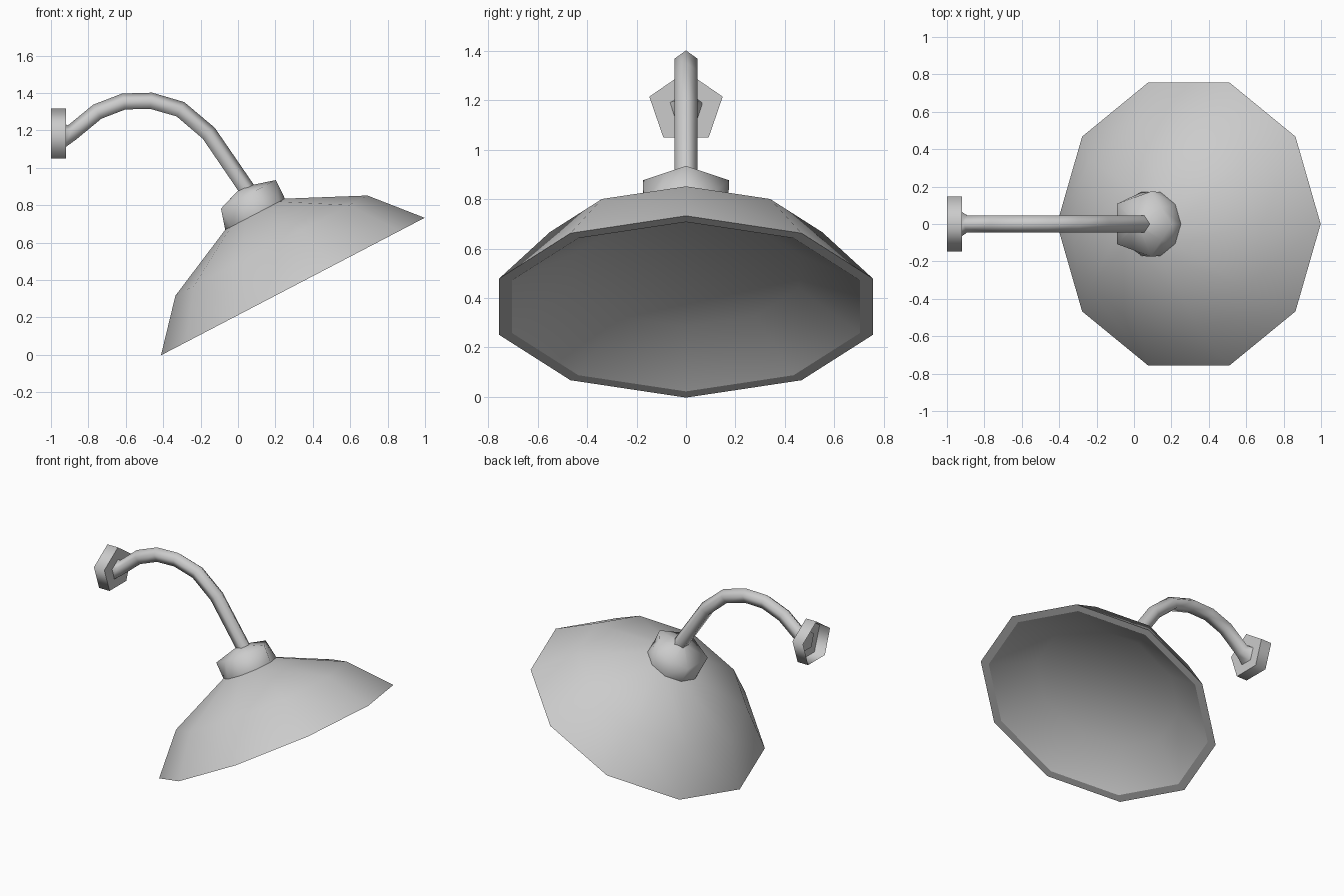
import bpy, bmesh
from math import sin, cos, pi, radians, atan2
from mathutils import Vector

if "Cube" in bpy.data.objects:
    bpy.data.objects.remove(bpy.data.objects["Cube"])

Y = Vector((0, 1, 0))
UP = Vector((0, 0, 1))
TILT = atan2(0.73, 1.40)
RIM = Vector((0.293, 0, 0.365))
U = Vector((cos(TILT), 0, sin(TILT)))      # along the tilted rim
AXIS = Vector((-sin(TILT), 0, cos(TILT)))  # up the lamp axis


def loft(name, rings, sides, smooth, start_cap=True, end_cap=True, flip=False):
    """Skin rings of (centre, in-plane direction, radius, odd-vertex radius factor)."""
    bm = bmesh.new()
    loops = []
    for c, n, r, odd in rings:
        loop = []
        for i in range(sides):
            a = 2 * pi * i / sides
            k = r * (odd if i % 2 else 1)
            loop.append(bm.verts.new(c + k * (cos(a) * n + sin(a) * Y)))
        loops.append(loop)
    for a, b in zip(loops, loops[1:]):
        for i in range(sides):
            j = (i + 1) % sides
            bm.faces.new((a[i], a[j], b[j], b[i]))
    if start_cap:
        bm.faces.new(loops[0])
    if end_cap:
        bm.faces.new(loops[-1])
    bmesh.ops.recalc_face_normals(bm, faces=bm.faces)
    if flip:
        bmesh.ops.reverse_faces(bm, faces=bm.faces)
    me = bpy.data.meshes.new(name)
    bm.to_mesh(me)
    bm.free()
    ob = bpy.data.objects.new(name, me)
    bpy.context.collection.objects.link(ob)
    bpy.ops.object.select_all(action='DESELECT')
    ob.select_set(True)
    bpy.context.view_layer.objects.active = ob
    bpy.ops.object.shade_smooth_by_angle(angle=radians(smooth))
    return ob


def tilted(profile):
    return [(RIM + AXIS * h, U, r, odd) for r, h, odd in profile]


# Shade: outer skin with flat rim, and shallow inner dish
loft("shade", tilted([(0.17, 0.441, 1), (0.579, 0.247, 1), (0.795, 0, 1),
                      (0.741, 0, 1)]), 10, 50, end_cap=False)
loft("shade_inside", tilted([(0.741, 0, 1), (0.48, 0.16, 1)]), 10, 50,
     start_cap=False, flip=True)

# Collar: round base turning into a five-sided top with a shallow point
loft("collar", tilted([(0.178, 0.425, 1), (0.180, 0.437, 1),
                       (0.183, 0.547, 0.809), (0.005, 0.597, 1)]), 10, 80)

# Curved arm, flared where it meets the wall plate
path = [Vector((x, 0, z)) for x, z in
        [(-0.93, 1.165), (-0.885, 1.185), (-0.75, 1.296), (-0.61, 1.35), (-0.465, 1.354),
         (-0.31, 1.309), (-0.16, 1.182), (0.05, 0.875)]]
rings = [(path[0], UP, 0.075, 1)]
for i in range(1, len(path)):
    p, nxt = path[i], path[min(i + 1, len(path) - 1)]
    t = ((nxt - p).normalized() + (p - path[i - 1]).normalized()).normalized()
    rings.append((p, Vector((-t.z, 0, t.x)), 0.048, 1))
loft("arm", rings, 5, 80)

# Wall plate, open at the back
loft("wall_plate", [(Vector((x, 0, 1.169)), UP * 0.945, 0.156, 1) for x in (-1.0, -0.92)],
     5, 80, start_cap=False)
